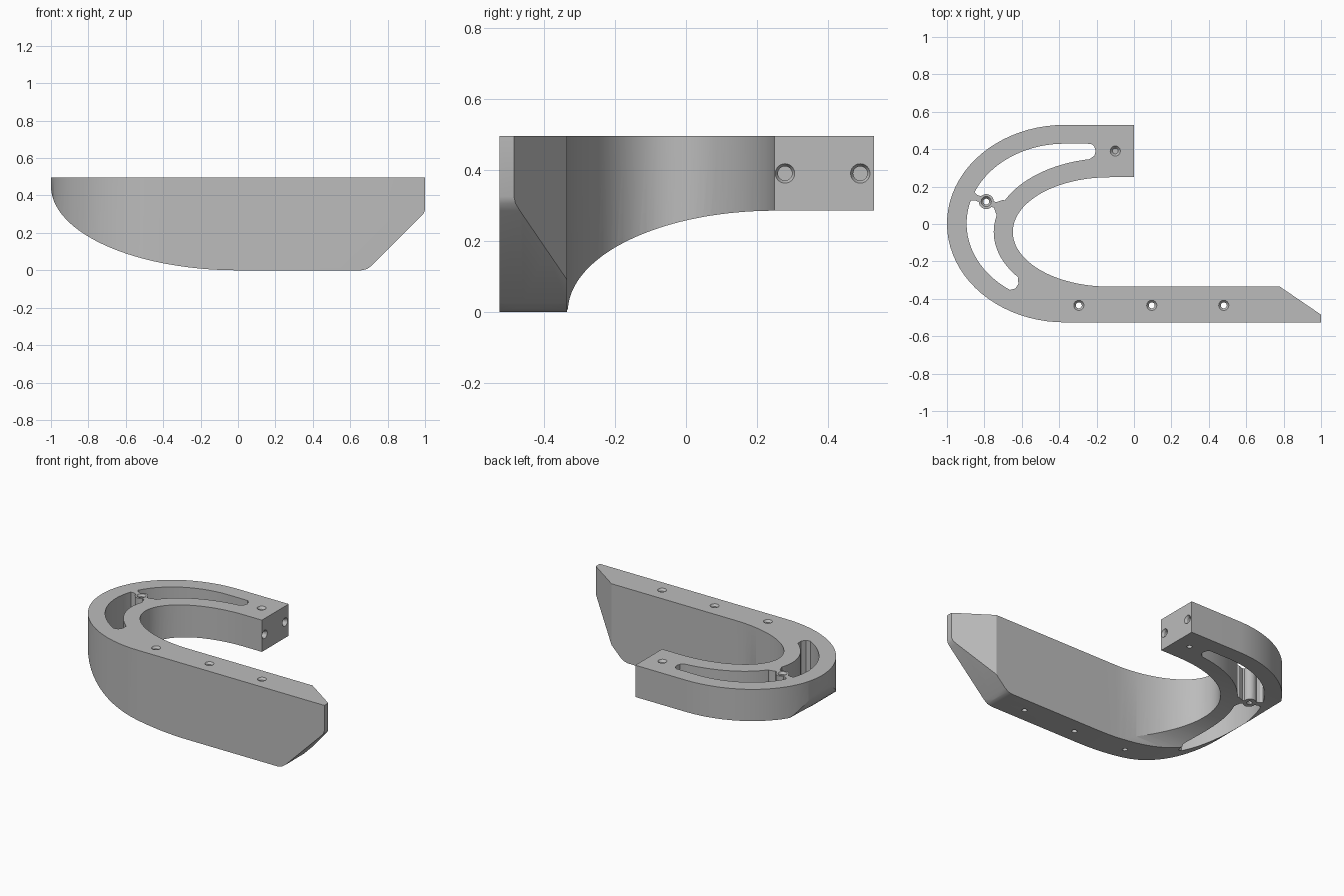
import bpy, bmesh
from math import cos, sin, radians
from mathutils import Matrix, Vector

cube = bpy.data.objects.get("Cube")
if cube:
    bpy.data.objects.remove(cube, do_unlink=True)

TOP = 0.495
grey = bpy.data.materials.new("light_grey")
grey.use_nodes = True
grey.diffuse_color = (0.5, 0.5, 0.5, 1)
grey.node_tree.nodes["Principled BSDF"].inputs["Base Color"].default_value = (0.5, 0.5, 0.5, 1)


def frame(x, y, z, origin=(0, 0, 0)):
    m = Matrix((x, y, z)).transposed().to_4x4()
    m.translation = origin
    return m


PLAN = Matrix.Identity(4)
FRONT = frame((1, 0, 0), (0, 0, 1), (0, -1, 0))
SIDE = frame((0, 1, 0), (0, 0, 1), (1, 0, 0))


def finish(bm, name):
    bmesh.ops.recalc_face_normals(bm, faces=bm.faces)
    me = bpy.data.meshes.new(name)
    bm.to_mesh(me)
    bm.free()
    me.materials.append(grey)
    ob = bpy.data.objects.new(name, me)
    bpy.context.collection.objects.link(ob)
    return ob


def prism(name, pts, m, lo, hi):
    bm = bmesh.new()
    face = bm.faces.new([bm.verts.new((x, y, lo)) for x, y in pts])
    new = bmesh.ops.extrude_face_region(bm, geom=[face])["geom"]
    bmesh.ops.translate(bm, vec=(0, 0, hi - lo),
                        verts=[v for v in new if isinstance(v, bmesh.types.BMVert)])
    bm.transform(m)
    return finish(bm, name)


def cone(name, r1, r2, start, end):
    start, end = Vector(start), Vector(end)
    d = end - start
    m = Matrix.Translation((start + end) / 2) @ d.to_track_quat('Z', 'Y').to_matrix().to_4x4()
    bm = bmesh.new()
    bmesh.ops.create_cone(bm, cap_ends=True, segments=24, radius1=r1, radius2=r2,
                          depth=d.length, matrix=m)
    return finish(bm, name)


def combine(ob, tool, op='DIFFERENCE'):
    mod = ob.modifiers.new("cut", 'BOOLEAN')
    mod.operation, mod.solver, mod.object = op, 'EXACT', tool
    bpy.context.view_layer.objects.active = ob
    bpy.ops.object.modifier_apply(modifier=mod.name)
    bpy.data.objects.remove(tool, do_unlink=True)


def arc(cx, cy, rx, ry, a0, a1, n=40):
    angles = [radians(a0 + (a1 - a0) * i / n) for i in range(n + 1)]
    return [(cx + rx * cos(a), cy + ry * sin(a)) for a in angles]


# Hook-shaped plan with a chamfered tip
plan = [(0, 0.53)] + arc(-0.37, 0.002, 0.63, 0.528, 90, 270)
plan += [(1, -0.526), (1, -0.485), (0.78, -0.335)]
plan += arc(-0.13, -0.0425, 0.518, 0.2925, 270, 90) + [(0, 0.25)]
body = prism("hook_body", plan, PLAN, -0.1, TOP)

# Hull-like lower edge along the length
keel = [(1.1, 0.6), (-1.1, 0.6), (-1.1, 0.45)] + arc(0, 0.45, 1, 0.45, 180, 270)
keel += [(0.66, 0), (0.69, 0.007), (0.715, 0.025), (0.975, 0.285), (0.993, 0.305), (1, 0.325), (1.1, 0.45)]
combine(body, prism("keel_profile", keel, FRONT, -1, 1), 'INTERSECT')

# Underside sweeping up to the short arm
sweep = [(0.7, 0.6), (-0.7, 0.6), (-0.7, -0.2), (-0.333, -0.2)]
sweep += arc(0.25, 0, 0.583, 0.285, 180, 90) + [(0.7, 0.285)]
combine(body, prism("underside_profile", sweep, SIDE, -1.5, 1.5), 'INTERSECT')

# Sloping facets inside the tip
low, high = Vector((0.69, -0.46, 0)), Vector((0.98, -0.46, 0.29))
wall_a, wall_b = Vector((0.78, -0.335, 0.23)), Vector((0.44, -0.335, 0.09))
for a, b, c in ((low, high, wall_a), (low, wall_a, wall_b)):
    n = (b - a).cross(c - a).normalized()
    if n.y < 0:
        n.negate()
    m = n.to_track_quat('Z', 'Y').to_matrix().to_4x4()
    m.translation = (a + b + c) / 3
    square = [(-0.5, -0.5), (0.5, -0.5), (0.5, 0.5), (-0.5, 0.5)]
    combine(body, prism("tip_facet", square, m, 0, 0.3))

# Long curved slot, split by a web with a hub
slot = [(-0.23, 0.429)] + arc(-0.37, 0.002, 0.525, 0.4275, 90, 236)
slot += [(-0.635, -0.345), (-0.618, -0.32), (-0.62, -0.295)]
slot += arc(-0.13, -0.0425, 0.62, 0.395, 218, 100) + [(-0.212, 0.365), (-0.205, 0.39), (-0.212, 0.415)]
cutter = prism("slot_cutter", slot, PLAN, -0.5, 1)
hub = (-0.79, 0.12)
along = Vector((0.93, -0.36, 0)).normalized()
web = frame(along, Vector((-along.y, along.x, 0)), (0, 0, 1), (*hub, 0))
web_plan = [(-0.2, -0.05), (-0.09, -0.03), (-0.06, -0.016), (0.05, -0.016), (0.08, -0.05), (0.2, -0.05),
            (0.2, 0.05), (0.08, 0.04), (0.05, 0.016), (-0.06, 0.016), (-0.09, 0.03), (-0.2, 0.05)]
combine(cutter, prism("web", web_plan, web, -0.6, 1.1))
combine(cutter, cone("hub", 0.04, 0.04, (*hub, -0.7), (*hub, 1.2)))
combine(body, cutter)


# Countersunk screw holes
def hole(pos, axis, depth, r=0.016):
    pos, axis = Vector(pos), Vector(axis)
    combine(body, cone("hole", r, r, pos - axis * depth, pos + axis * 0.1))
    combine(body, cone("countersink", r - 0.001, 0.028, pos - axis * 0.015, pos + axis * 0.001))


for x, y in ((-0.295, -0.435), (0.095, -0.435), (0.48, -0.435), (-0.1, 0.39), hub):
    hole((x, y, TOP), (0, 0, 1), 1)
for y in (0.279, 0.491):
    hole((0, y, 0.39), (1, 0, 0), 0.08, 0.02)

# Shallow keyed recess on the tip chamfer
t = Vector((0.22, -0.15, 0)).normalized()
n = Vector((-t.y, t.x, 0))
key = [(0.231, 0.415), (0.231, 0.43), (0.215, 0.457), (0.187, 0.472), (0.169, 0.472), (0.169, 0.6),
       (0.107, 0.6), (0.107, 0.472), (0.036, 0.472), (0.042, 0.445), (0.058, 0.424), (0.08, 0.415)]
combine(body, prism("key_recess", key, frame(t, (0, 0, 1), n, (0.78, -0.335, 0)), -0.02, 0.1))

# Smooth curves, sharp edges
bpy.ops.object.select_all(action='DESELECT')
body.select_set(True)
bpy.context.view_layer.objects.active = body
bpy.ops.object.shade_smooth_by_angle(angle=radians(25))
